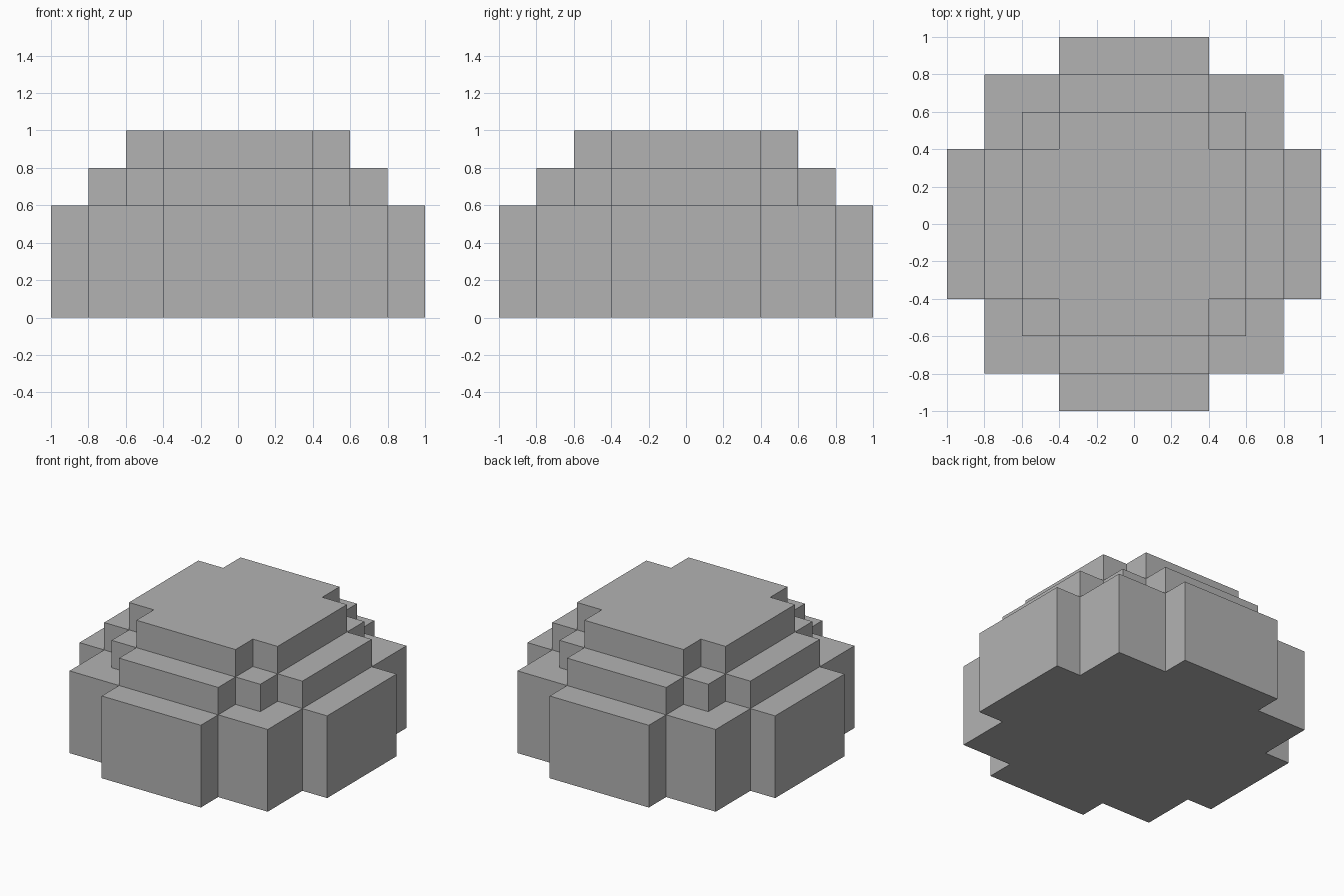
import bpy
import bmesh

cube = bpy.data.objects.get("Cube")
if cube:
    bpy.data.objects.remove(cube)

# Single flat grey
grey = bpy.data.materials.new("grey")
grey.use_nodes = True
grey.diffuse_color = (0.45, 0.45, 0.45, 1)
grey.node_tree.nodes["Principled BSDF"].inputs["Base Color"].default_value = grey.diffuse_color

# Corner of each stepped tier, from the +x arm round to the +y arm, with its heights
tiers = [
    ([(1, .4), (.8, .4), (.8, .8), (.4, .8), (.4, 1)], 0, .6),
    ([(.8, .4), (.6, .4), (.6, .6), (.4, .6), (.4, .8)], .6, .8),
    ([(.6, .4), (.4, .4), (.4, .6)], .8, 1),
]


def turns(points):
    """The points in all four quarter turns."""
    result = []
    for _ in range(4):
        result.append(points)
        points = [(-y, x) for x, y in points]
    return result


bm = bmesh.new()


def face(points):
    bm.faces.new([bm.verts.new(p) for p in points])


def flat(points, z):
    face([(x, y, z) for x, y in points])


# Upright walls of every tier
outlines = []
for corner, low, high in tiers:
    outline = sum(turns(corner), [])
    outlines.append(outline)
    for (ax, ay), (bx, by) in zip(outline, outline[1:] + outline[:1]):
        face([(ax, ay, low), (bx, by, low), (bx, by, high), (ax, ay, high)])

# Base and roof
flat(outlines[0][::-1], tiers[0][1])
flat(outlines[-1], tiers[-1][2])

# Ledges left between one tier and the next: one per arm and one per corner
for (lower, _, z), (upper, _, _) in zip(tiers, tiers[1:]):
    outer, inner = lower[0][0], upper[0][0]
    arm = [(inner, -.4), (outer, -.4), (outer, .4), (inner, .4)]
    ledge = lower[1:4] + upper[1:-1][::-1]
    for points in turns(arm) + turns(ledge):
        flat(points, z)

bmesh.ops.remove_doubles(bm, verts=bm.verts, dist=0.001)
bm.normal_update()

mesh = bpy.data.meshes.new("stepped_block")
bm.to_mesh(mesh)
bm.free()
mesh.materials.append(grey)
block = bpy.data.objects.new("stepped_block", mesh)
bpy.context.collection.objects.link(block)
